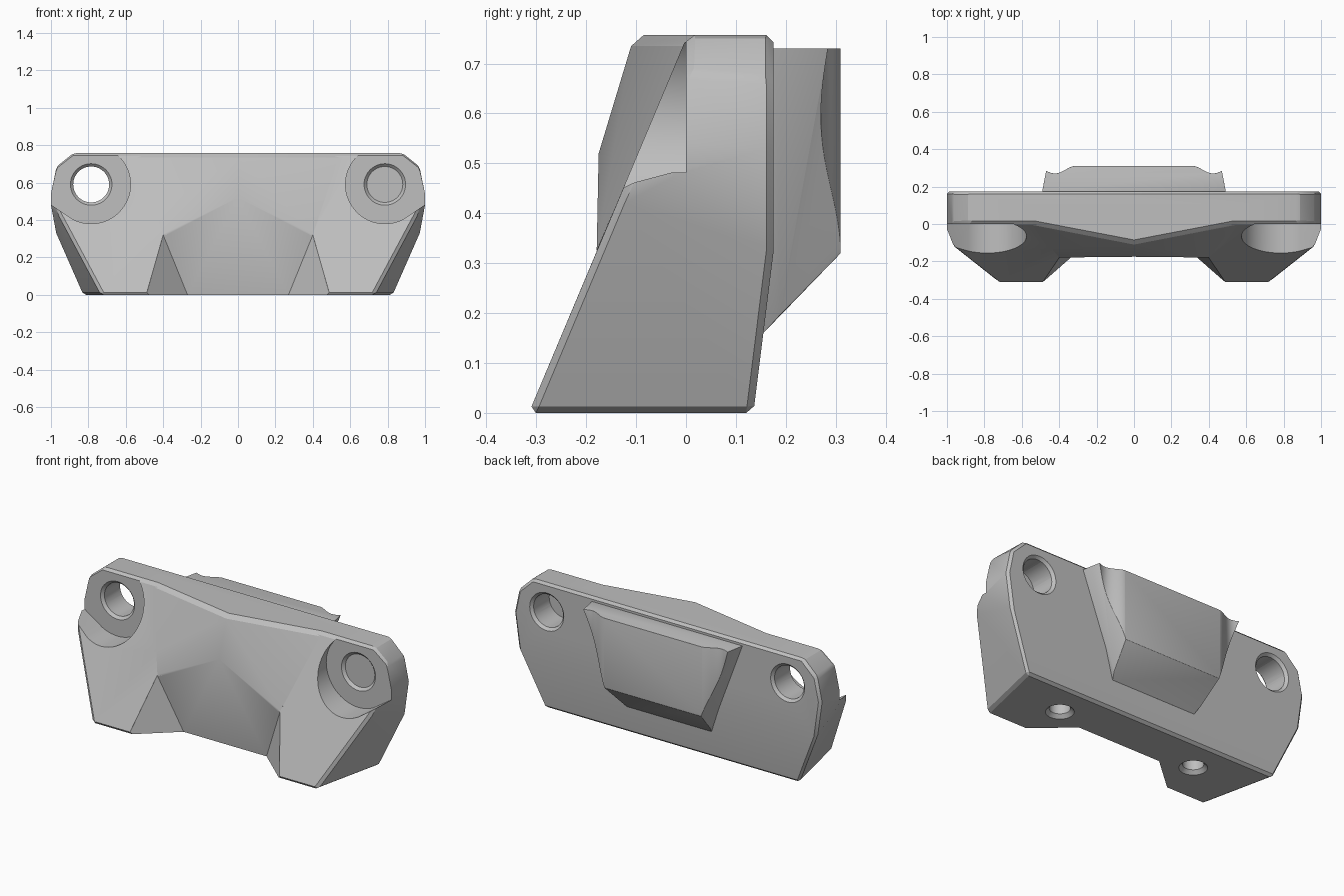
import bpy, bmesh, math
from mathutils import Vector, Matrix

if "Cube" in bpy.data.objects:
    bpy.data.objects.remove(bpy.data.objects["Cube"])

grey = bpy.data.materials.new("plain_grey")
grey.use_nodes = True
COLOUR = (0.52, 0.52, 0.52, 1)
grey.diffuse_color = COLOUR
grey.node_tree.nodes["Principled BSDF"].inputs["Base Color"].default_value = COLOUR


def finish(bm, name):
    bmesh.ops.recalc_face_normals(bm, faces=bm.faces)
    mesh = bpy.data.meshes.new(name)
    bm.to_mesh(mesh)
    bm.free()
    mesh.materials.append(grey)
    ob = bpy.data.objects.new(name, mesh)
    bpy.context.collection.objects.link(ob)
    return ob


def hull(name, points, mirror=True):
    """Convex solid around the points, mirrored across x = 0."""
    pts = {tuple(p) for p in points}
    if mirror:
        pts |= {(-x, y, z) for x, y, z in pts}
    bm = bmesh.new()
    for p in sorted(pts):
        bm.verts.new(p)
    res = bmesh.ops.convex_hull(bm, input=bm.verts)
    loose = [v for v in bm.verts if not v.link_faces]
    bmesh.ops.delete(bm, geom=loose, context="VERTS")
    bmesh.ops.dissolve_limit(bm, angle_limit=math.radians(3),
                             verts=bm.verts, edges=bm.edges)
    return finish(bm, name)


def cone(name, start, end, r1, r2, sides=48):
    start, end = Vector(start), Vector(end)
    axis = end - start
    turn = axis.to_track_quat("Z", "Y").to_matrix().to_4x4()
    bm = bmesh.new()
    bmesh.ops.create_cone(bm, cap_ends=True, segments=sides, radius1=r1, radius2=r2,
                          depth=axis.length,
                          matrix=Matrix.Translation((start + end) / 2) @ turn)
    return finish(bm, name)


def apply(ob, kind, **settings):
    bpy.context.view_layer.objects.active = ob
    mod = ob.modifiers.new(kind, kind)
    for key, value in settings.items():
        setattr(mod, key, value)
    bpy.ops.object.modifier_apply(modifier=mod.name)


def combine(ob, other, operation):
    apply(ob, "BOOLEAN", object=other, operation=operation, solver="EXACT")
    bpy.data.objects.remove(other)


def smooth(ob, degrees):
    bpy.ops.object.select_all(action="DESELECT")
    ob.select_set(True)
    bpy.context.view_layer.objects.active = ob
    bpy.ops.object.shade_smooth_by_angle(angle=math.radians(degrees))


# Main block: leaning front, kinked back, tapered ends
TOP = 0.757
body = hull("bracket_body", [
    (0.73, -0.315, 0), (0.83, 0.135, 0), (0.97, 0.175, 0.32),
    (0.96, -0.134, 0.43), (1, -0.04, 0.48), (1, 0, 0.54), (1, 0.175, 0.53),
    (0.97, 0.175, 0.67), (0.97, 0, 0.685),
    (0.88, 0.175, TOP), (0.88, 0.003, TOP)])
apply(body, "BEVEL", width=0.014, segments=1, limit_method="ANGLE",
      angle_limit=math.radians(25))

# Pointed bulge on the upper front
combine(body, hull("front_bulge", [
    (0, -0.175, 0.52), (0.27, -0.174, 0.35), (0.4, -0.179, 0.325),
    (0, -0.11, 0.735), (0.55, -0.004, 0.735),
    (0, -0.085, TOP), (0.55, 0.02, TOP), (0.55, 0.1, TOP),
    (0.27, 0.05, 0.35)]), "UNION")

# Undercut between the two feet
combine(body, hull("foot_gap", [
    (0.505, -0.335, -0.05), (0.25, -0.114, -0.05), (0.27, -0.12, 0),
    (0.4, -0.18, 0.32), (0.27, -0.172, 0.35), (0, -0.175, 0.52),
    (0.53, -0.5, -0.05), (0.41, -0.5, 0.32), (0, -0.5, 0.52)]), "DIFFERENCE")

# Screw holes with open-sided seats, and countersunk holes in the feet
for s in (-1, 1):
    x, z, r = 0.785, 0.59, 0.21
    ring = []
    for i in range(64):
        a = math.tau * i / 64
        px, pz = x + r * math.cos(a), z + r * math.sin(a)
        for y in (-0.5, 0.0):
            ring += [(s * px, y, pz), (s * (px + 0.45), y, pz + 0.3)]
    combine(body, hull("screw_seat", ring, mirror=False), "DIFFERENCE")
    x *= s
    combine(body, cone("screw_hole", (x, -0.4, z), (x, 0.4, z), 0.096, 0.096), "DIFFERENCE")
    combine(body, cone("front_sink", (x, -0.02, z), (x, 0.015, z), 0.131, 0.096), "DIFFERENCE")
    combine(body, cone("back_sink", (x, 0.195, z), (x, 0.16, z), 0.131, 0.096), "DIFFERENCE")
    fx, fy = s * 0.45, -0.06
    combine(body, cone("foot_hole", (fx, fy, -0.1), (fx, fy, 0.25), 0.055, 0.055), "DIFFERENCE")
    combine(body, cone("foot_sink", (fx, fy, -0.02), (fx, fy, 0.02), 0.095, 0.055), "DIFFERENCE")
smooth(body, 20)

# Tapered block on the back
boss = hull("back_boss", [
    (0.49, 0.16, 0.73), (0.49, 0.18, 0.73), (0.465, 0.2, 0.73), (0.465, 0.31, 0.73),
    (0.275, 0.155, 0.16), (0.29, 0.187, 0.195), (0.315, 0.31, 0.32),
    (0.28, 0.12, 0.2)])

# Curved grooves down both sides of the block
for s in (-1, 1):
    path = [(0.3, 0.34), (0.3, 0.312)]
    for i in range(17):
        t = i / 16
        path.append((0.31 + 0.16 * t,
                     0.292 + 0.019 * math.cos(math.tau * t * 0.72) - 0.004 * t))
    path += [(0.55, 0.3), (0.55, 0.34)]
    bm = bmesh.new()
    base = bm.faces.new([bm.verts.new((s * x, y, 0)) for x, y in path])
    out = bmesh.ops.extrude_face_region(bm, geom=[base])
    moved = [v for v in out["geom"] if isinstance(v, bmesh.types.BMVert)]
    bmesh.ops.translate(bm, verts=moved, vec=(0, 0, 1))
    combine(boss, finish(bm, "groove"), "DIFFERENCE")
apply(boss, "BEVEL", width=0.012, segments=3, limit_method="ANGLE",
      angle_limit=math.radians(35))
smooth(boss, 32)
